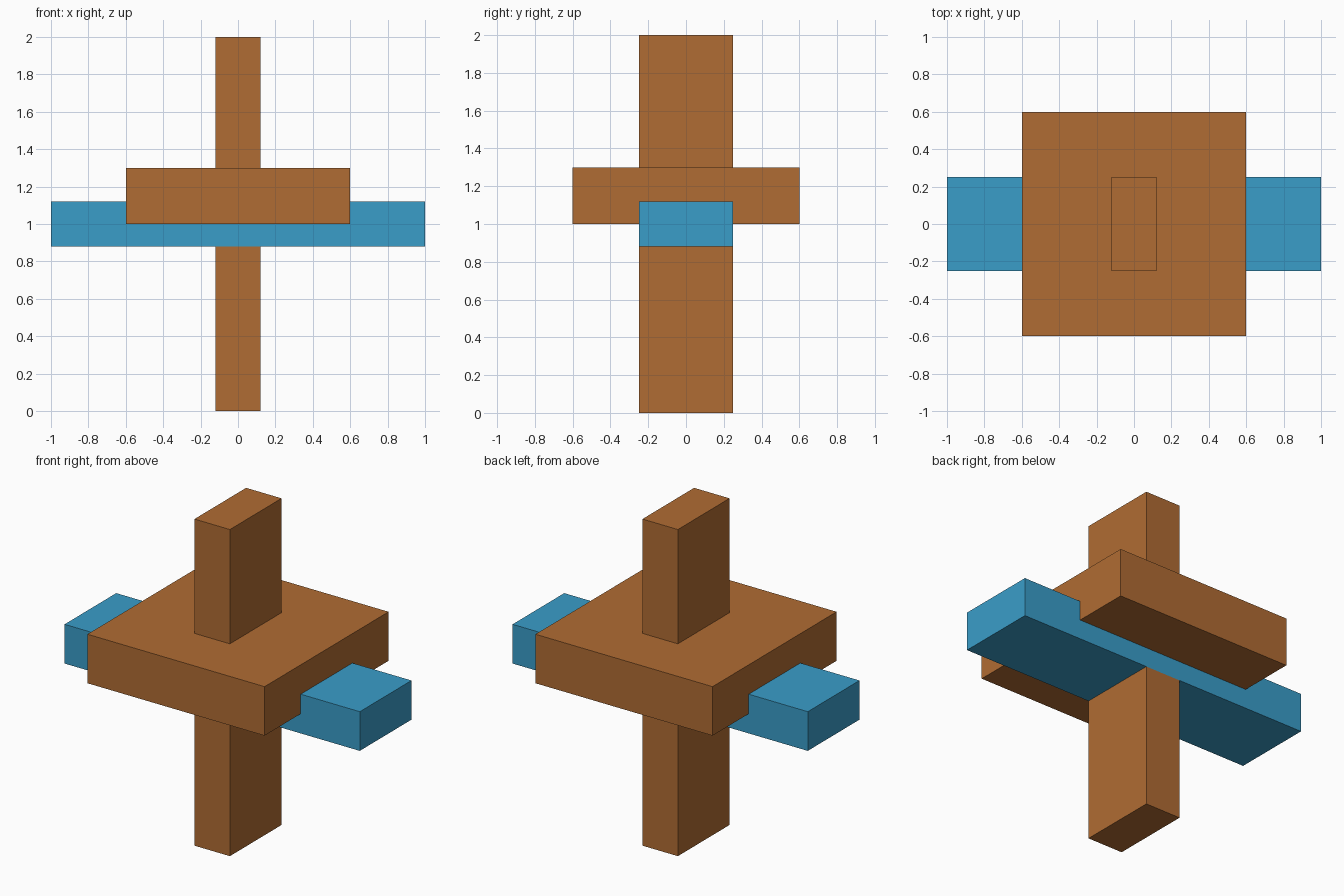
import bpy

if "Cube" in bpy.data.objects:
    bpy.data.objects.remove(bpy.data.objects["Cube"])


def material(name, colour):
    mat = bpy.data.materials.new(name)
    mat.diffuse_color = (*colour, 1.0)
    mat.use_nodes = True
    mat.node_tree.nodes["Principled BSDF"].inputs["Base Color"].default_value = mat.diffuse_color
    return mat


def box(name, half_x, half_y, z0, z1, mat):
    """Box centred on x = y = 0, spanning z0 to z1."""
    bpy.ops.mesh.primitive_cube_add(size=1, location=(0, 0, (z0 + z1) / 2))
    obj = bpy.context.object
    obj.name = name
    obj.scale = (2 * half_x, 2 * half_y, z1 - z0)
    bpy.ops.object.transform_apply(location=False, rotation=False, scale=True)
    obj.data.materials.append(mat)
    return obj


brown = material("brown", (0.434, 0.150, 0.033))
blue = material("blue", (0.042, 0.337, 0.584))

# Upright post, split where the flush crossbeam passes through it
box("lower_post", 0.12, 0.25, 0.0, 0.88, brown)
box("upper_post", 0.12, 0.25, 1.12, 2.0, brown)

# Horizontal beam along x
box("crossbeam", 1.0, 0.25, 0.88, 1.12, blue)

# Square slab sitting over the crossing
box("slab", 0.6, 0.6, 1.0, 1.3, brown)
